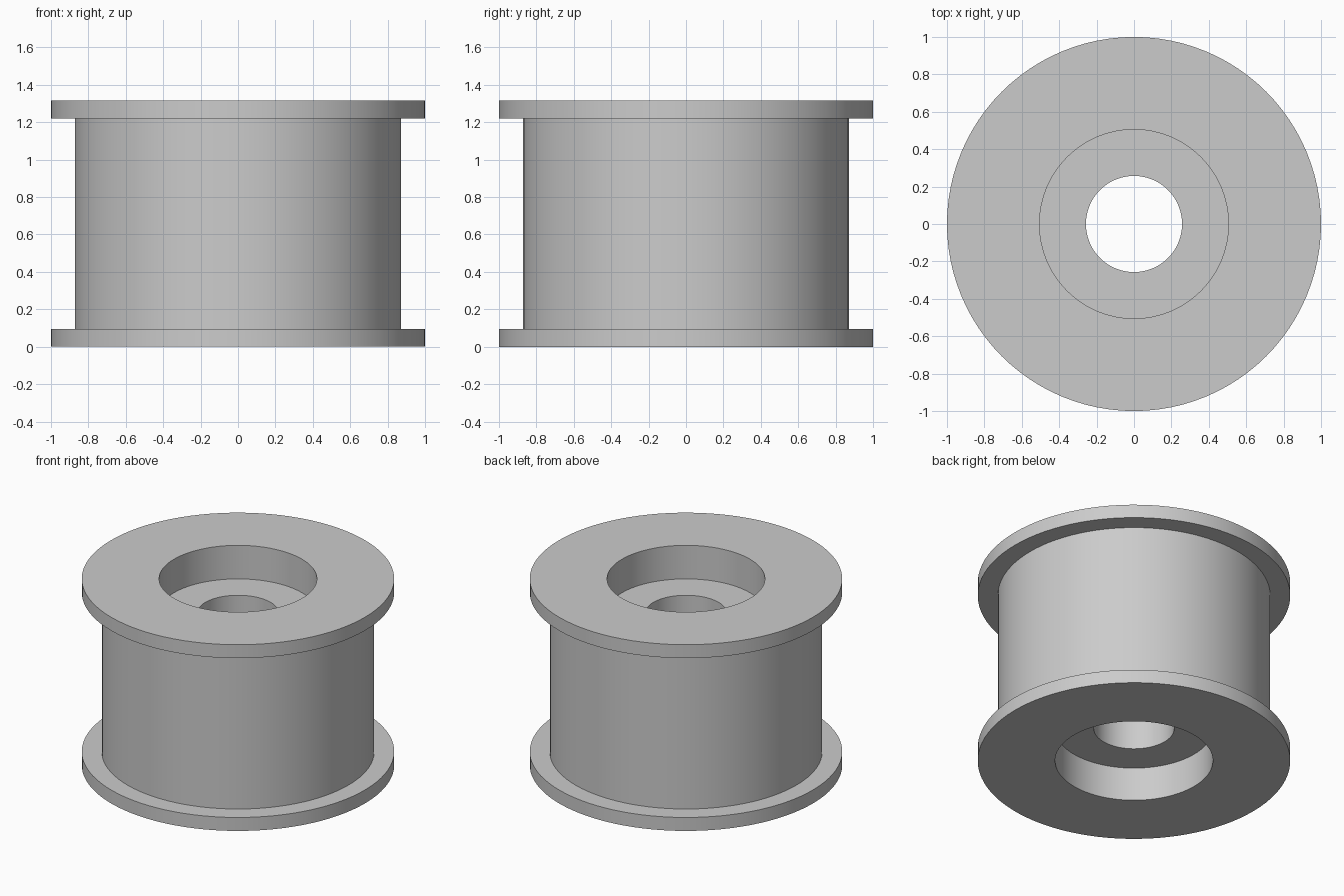
import bpy
import bmesh
import math

SEGMENTS = 96
HEIGHT = 1.315
FLANGE = 0.095       # flange thickness
RECESS = 0.237       # depth of the recess at each end
R_FLANGE, R_DRUM, R_RECESS, R_BORE = 1.0, 0.872, 0.505, 0.257

cube = bpy.data.objects.get("Cube")
if cube:
    bpy.data.objects.remove(cube, do_unlink=True)

# Single grey material
grey = bpy.data.materials.new("light_grey")
grey.use_nodes = True
colour = (0.6, 0.6, 0.6, 1.0)
grey.diffuse_color = colour
grey.node_tree.nodes["Principled BSDF"].inputs["Base Color"].default_value = colour


def lathe(name, profile):
    """Revolve a closed (radius, z) profile about the z axis."""
    bm = bmesh.new()
    verts = [bm.verts.new((r, 0, z)) for r, z in profile]
    edges = [bm.edges.new((a, b)) for a, b in zip(verts, verts[1:] + verts[:1])]
    bmesh.ops.spin(bm, geom=verts + edges, cent=(0, 0, 0), axis=(0, 0, 1),
                   angle=math.tau, steps=SEGMENTS, use_merge=True)
    bmesh.ops.remove_doubles(bm, verts=bm.verts, dist=1e-5)
    bmesh.ops.recalc_face_normals(bm, faces=bm.faces)
    mesh = bpy.data.meshes.new(name)
    bm.to_mesh(mesh)
    bm.free()
    mesh.materials.append(grey)
    obj = bpy.data.objects.new(name, mesh)
    bpy.context.collection.objects.link(obj)
    bpy.ops.object.select_all(action="DESELECT")
    obj.select_set(True)
    bpy.context.view_layer.objects.active = obj
    bpy.ops.object.shade_smooth_by_angle(angle=math.radians(30))
    return obj


# Lower half of the section, from bore outwards to drum; mirrored for the top
lower = [(R_BORE, RECESS), (R_RECESS, RECESS), (R_RECESS, 0),
         (R_FLANGE, 0), (R_FLANGE, FLANGE), (R_DRUM, FLANGE)]
upper = [(r, HEIGHT - z) for r, z in reversed(lower)]
lathe("flanged_roller", lower + upper)
